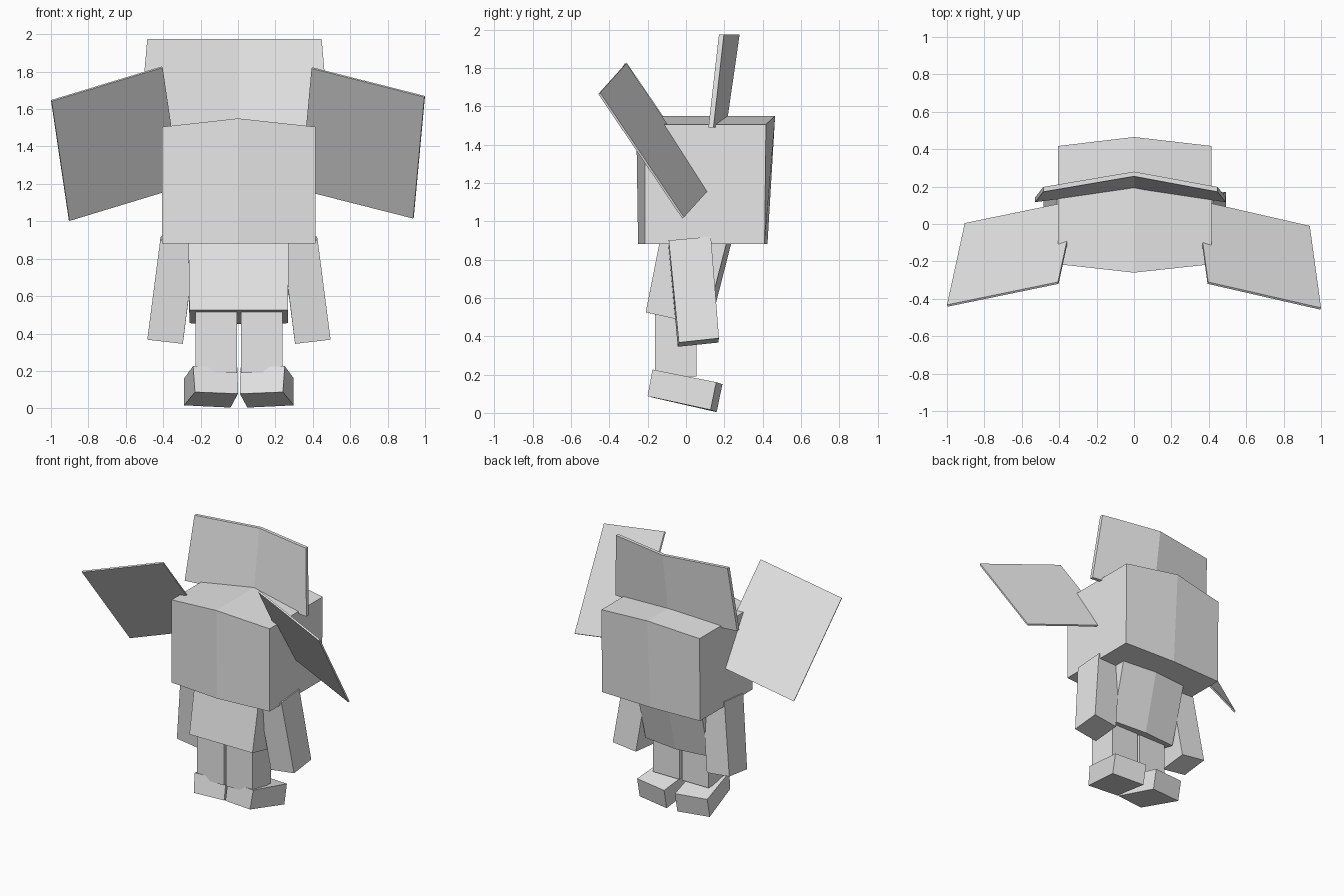
import bpy, bmesh
from mathutils import Vector

if "Cube" in bpy.data.objects:
    bpy.data.objects.remove(bpy.data.objects["Cube"])

grey = bpy.data.materials.new("plain grey")
grey.diffuse_color = (0.8, 0.8, 0.8, 1)
grey.use_nodes = True
grey.node_tree.nodes["Principled BSDF"].inputs["Base Color"].default_value = grey.diffuse_color
CX = 0.005  # mirror plane of the body


def loft(name, lower, upper):
    """Solid between two matching rings of points."""
    bm = bmesh.new()
    a = [bm.verts.new(p) for p in lower]
    b = [bm.verts.new(p) for p in upper]
    n = len(a)
    # split six-point caps along the centre fold
    for ring in (a, b):
        if n == 6:
            bm.faces.new((ring[0], ring[1], ring[4], ring[5]))
            bm.faces.new((ring[1], ring[2], ring[3], ring[4]))
        else:
            bm.faces.new(ring)
    for i in range(n):
        j = (i + 1) % n
        bm.faces.new((a[i], a[j], b[j], b[i]))
    bmesh.ops.recalc_face_normals(bm, faces=bm.faces)
    mesh = bpy.data.meshes.new(name)
    bm.to_mesh(mesh)
    bm.free()
    mesh.materials.append(grey)
    obj = bpy.data.objects.new(name, mesh)
    bpy.context.collection.objects.link(obj)
    return obj


def folded(x0, x1, front, back, centre_front, centre_back):
    """Six-point ring; each argument pair is (y, z)."""
    mid = 0.0
    return [(x0, *front), (mid, *centre_front), (x1, *front),
            (x1, *back), (mid, *centre_back), (x0, *back)]


def pair(name, lower, upper):
    """Right part and its mirrored left twin."""
    loft(name + "_right", lower, upper)
    flip = lambda ring: [(2 * CX - x, y, z) for x, y, z in ring]
    loft(name + "_left", flip(lower), flip(upper))


def panel(name, a, b, c, thickness=0.012):
    """Thin parallelogram from three corners."""
    a, b, c = Vector(a), Vector(b), Vector(c)
    ring = [a, b, c, a + c - b]
    off = (b - a).cross(c - b).normalized() * thickness / 2
    loft(name, [p - off for p in ring], [p + off for p in ring])


# Head, creased down the middle of the front, top and back
loft("head",
     folded(-0.405, 0.415, (-0.215, 0.88), (0.41, 0.88), (-0.25, 0.88), (0.425, 0.88)),
     folded(-0.405, 0.415, (-0.215, 1.505), (0.417, 1.505), (-0.26, 1.55), (0.465, 1.55)))

# Crest standing on the head
loft("crest",
     folded(-0.528, 0.49, (0.117, 1.49), (0.143, 1.49), (0.185, 1.49), (0.21, 1.49)),
     folded(-0.485, 0.447, (0.172, 1.975), (0.198, 1.975), (0.255, 1.975), (0.28, 1.975)))

# Wide flat ears
panel("ear_right", (0.395, -0.315, 1.82), (0.998, -0.453, 1.667), (0.938, -0.015, 1.018))
panel("ear_left", (-0.405, -0.315, 1.825), (-0.998, -0.437, 1.645), (-0.903, 0.0, 1.005))

# Leaning torso
loft("torso",
     folded(-0.26, 0.268, (-0.21, 0.525), (0.10, 0.455), (-0.21, 0.525), (0.125, 0.45)),
     folded(-0.265, 0.27, (-0.13, 0.93), (0.215, 0.90), (-0.13, 0.93), (0.24, 0.90)))

# Arms, splayed outward
pair("arm",
     [(0.305, -0.043, 0.345), (0.495, -0.037, 0.367), (0.492, 0.172, 0.39), (0.302, 0.168, 0.367)],
     [(0.238, -0.093, 0.88), (0.426, -0.09, 0.90), (0.422, 0.13, 0.92), (0.234, 0.125, 0.90)])

# Legs
leg = [(0.015, -0.163), (0.237, -0.163), (0.237, 0.055), (0.015, 0.055)]
pair("leg", [(x, y, 0.19) for x, y in leg], [(x, y, 0.56) for x, y in leg])

# Feet, toes turned in and raised
pair("foot",
     [(0.01, -0.165, 0.078), (0.24, -0.2, 0.087), (0.298, 0.128, 0.016), (0.05, 0.16, 0.004)],
     [(0.013, -0.14, 0.217), (0.25, -0.175, 0.226), (0.298, 0.158, 0.16), (0.05, 0.19, 0.15)])
